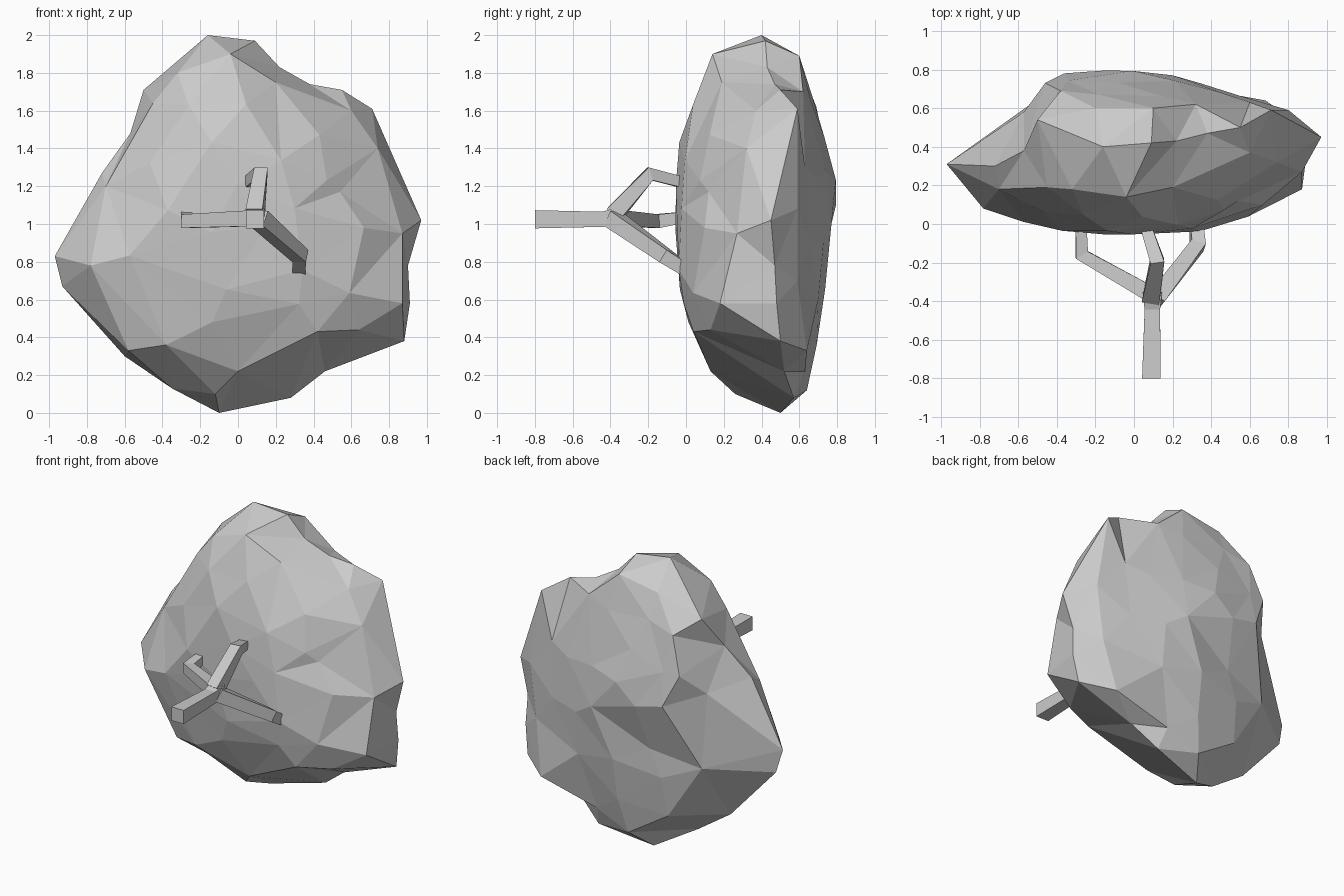
import bpy, bmesh, random
from mathutils import Vector
from mathutils.geometry import delaunay_2d_cdt

if "Cube" in bpy.data.objects:
    bpy.data.objects.remove(bpy.data.objects["Cube"])

random.seed(4)

# Widest outline of the foliage, clockwise from the top: x, y, z
RIM = [(-.16, .40, 2.0), (.09, .42, 1.97), (.22, .43, 1.83), (.38, .47, 1.74),
       (.55, .50, 1.71), (.71, .59, 1.61), (.97, .45, 1.02), (.90, .47, .78),
       (.91, .48, .58), (.88, .50, .38), (.46, .52, .22), (.28, .57, .08),
       (-.10, .50, 0), (-.35, .36, .13), (-.60, .36, .30), (-.93, .33, .67),
       (-.97, .31, .83), (-.72, .30, 1.27), (-.57, .38, 1.48), (-.50, .54, 1.71)]
# Shoulders where the front and back faces turn towards the outline
FRONT = [(-.04, .14, 1.9), (.2, .19, 1.75), (.60, .37, 1.6), (.74, .32, 1.4),
         (.54, .12, 1.17), (.87, .27, .95), (.87, .18, .58), (.64, .13, .44),
         (.42, .04, .43), (0, .13, .22), (-.38, .07, .36), (-.78, .08, .78),
         (-.70, .18, 1.2), (-.45, .19, 1.64), (-.32, .18, 1.8)]
BACK = [(.10, .60, 1.89), (.32, .62, 1.70), (.60, .63, 1.3), (.80, .59, 1.08),
        (.75, .59, .7), (.68, .64, .33), (.25, .63, .22), (0, .64, .12),
        (-.3, .63, .31), (-.55, .61, .7), (-.57, .58, 1.22), (-.46, .73, 1.37),
        (-.38, .69, 1.62), (-.2, .6, 1.84)]
# Single bumps and hollows
FRONT_EXTRA = [(-.12, .26, .1), (-.58, .15, .33)]
BACK_EXTRA = [(-.2, .69, .78), (.35, .70, .6), (-.36, .78, 1.15), (.2, .77, 1.0)]
# Rings inside each shoulder: scale, fraction of depth, number of points
FRONT_RINGS = [(.77, .46, 10), (.5, .12, 6), (.2, 0, 3)]
BACK_RINGS = [(.77, .70, 9), (.5, .36, 6), (.2, .04, 3)]
RIM, FRONT, BACK, FRONT_EXTRA, BACK_EXTRA = (
    [Vector(p) for p in loop] for loop in (RIM, FRONT, BACK, FRONT_EXTRA, BACK_EXTRA))


def sheet_points(shoulder, extra, rings, centre):
    pts = shoulder + extra
    n = len(shoulder)
    for k, (scale, depth, count) in enumerate(rings):
        for j in range(count):
            t = (j + .4 * k + .3) * n / count % n
            i = int(t)
            r = shoulder[i].lerp(shoulder[(i + 1) % n], t - i)
            p = centre.lerp(r, scale * random.uniform(.95, 1.03))
            d = max(0, depth + random.uniform(-.04, .04))
            p.y = centre.y + (r.y - centre.y) * d
            if all((p.xz - e.xz).length > .17 for e in extra):
                pts.append(p)
    return pts


def add_object(name, bm):
    bmesh.ops.recalc_face_normals(bm, faces=bm.faces)
    mesh = bpy.data.meshes.new(name)
    bm.to_mesh(mesh)
    bm.free()
    ob = bpy.data.objects.new(name, mesh)
    bpy.context.collection.objects.link(ob)
    return ob


# Faceted foliage: front and back sheets sharing the rim
bm = bmesh.new()
rim_verts = [bm.verts.new(p) for p in RIM]
n = len(RIM)
edges = [(i, (i + 1) % n) for i in range(n)]
for shoulder, extra, rings, centre in (
        (FRONT, FRONT_EXTRA, FRONT_RINGS, Vector((-.03, -.055, 1.05))),
        (BACK, BACK_EXTRA, BACK_RINGS, Vector((-.06, .8, 1.1)))):
    verts = rim_verts + [bm.verts.new(p) for p in sheet_points(shoulder, extra, rings, centre)]
    m = len(shoulder)
    links = edges + [(n + i, n + (i + 1) % m) for i in range(m)]
    flat = [Vector((v.co.x, v.co.z)) for v in verts]
    _, _, faces, origin, _, _ = delaunay_2d_cdt(flat, links, [], 1, 1e-6)
    for f in faces:
        if all(origin[i] for i in f):
            bm.faces.new([verts[origin[i][0]] for i in f])
loose = [v for v in bm.verts if not v.link_faces]
bmesh.ops.delete(bm, geom=loose, context='VERTS')
bmesh.ops.holes_fill(bm, edges=[e for e in bm.edges if e.is_boundary], sides=0)
add_object("foliage", bm)


# Square-section limb following a path of (point, half width)
def limb(name, path):
    bm = bmesh.new()
    pts = [Vector(p) for p, _ in path]
    loops = []
    for i, (_, w) in enumerate(path):
        t = Vector()
        if i:
            t += (pts[i] - pts[i - 1]).normalized()
        if i < len(pts) - 1:
            t += (pts[i + 1] - pts[i]).normalized()
        t.normalize()
        side = t.cross(Vector((0, 0, 1))).normalized()
        up = side.cross(t)
        loops.append([bm.verts.new(pts[i] + side * a * w + up * b * w)
                      for a, b in ((-1, -1), (1, -1), (1, 1), (-1, 1))])
    for a, b in zip(loops, loops[1:]):
        for j in range(4):
            k = (j + 1) % 4
            bm.faces.new((a[j], a[k], b[k], b[j]))
    bm.faces.new(loops[0])
    bm.faces.new(loops[-1])
    return add_object(name, bm)


# Trunk and its three forks
limb("trunk", [((.09, -.8, 1.025), .048), ((.095, -.44, 1.025), .04), ((.095, -.35, 1.04), .05)])
limb("branch_left", [((.08, -.36, 1.03), .042), ((-.27, -.16, 1.015), .036), ((-.275, .02, 1.04), .028)])
limb("branch_up", [((.09, -.38, 1.05), .045), ((.12, -.19, 1.265), .036), ((.05, .02, 1.21), .028)])
limb("branch_right", [((.11, -.39, 1.03), .045), ((.33, -.11, .83), .038), ((.32, .03, .735), .034)])
